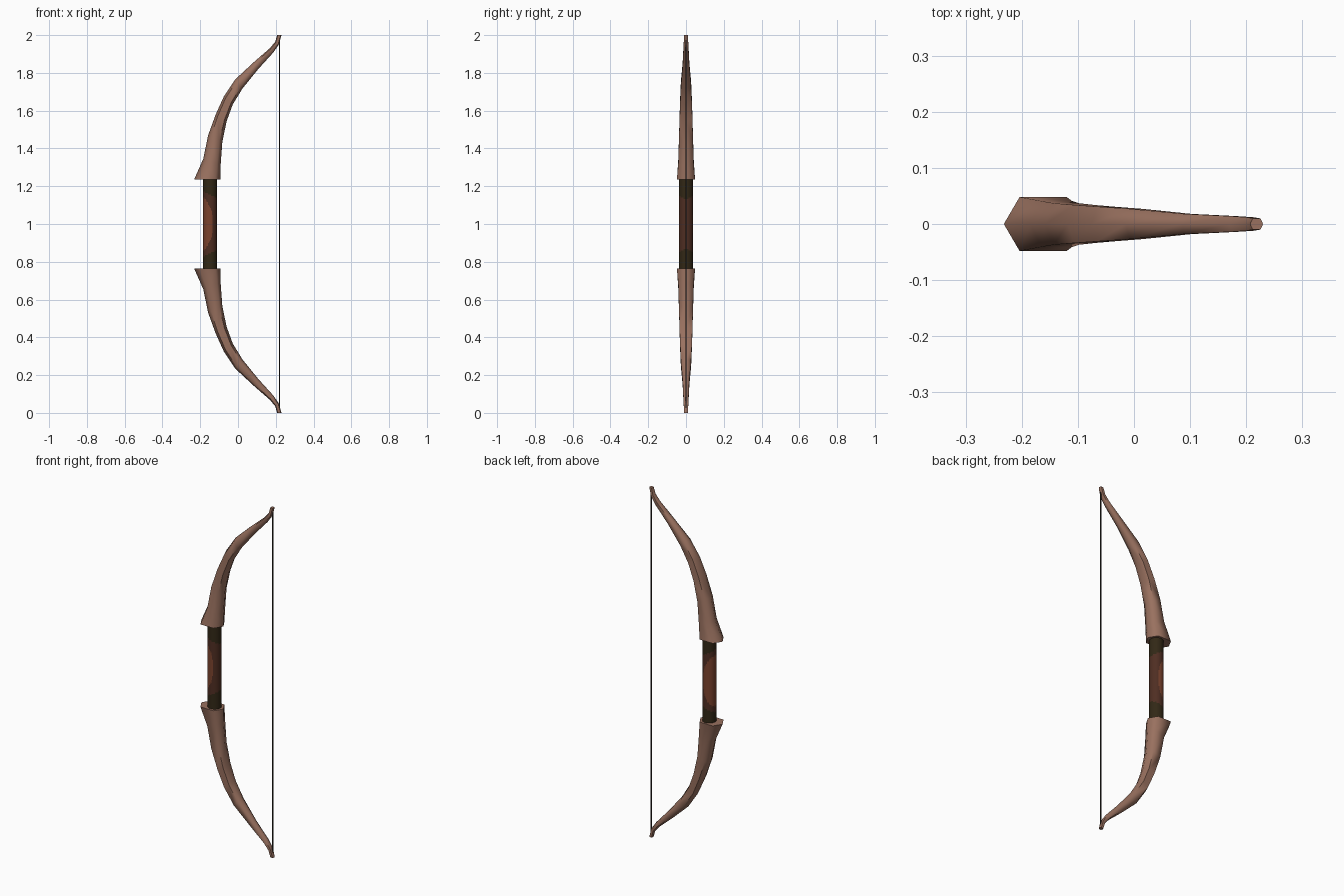
import bpy, bmesh, math

if "Cube" in bpy.data.objects:
    bpy.data.objects.remove(bpy.data.objects["Cube"])

def material(name, rgb):
    m = bpy.data.materials.new(name)
    m.diffuse_color = (*rgb, 1)
    m.use_nodes = True
    m.node_tree.nodes["Principled BSDF"].inputs["Base Color"].default_value = m.diffuse_color
    return m

wood = material("limb wood", (0.32, 0.165, 0.115))
leather = material("orange leather", (0.20, 0.056, 0.027))
brown = material("brown leather", (0.078, 0.027, 0.016))
dark = material("dark leather", (0.032, 0.021, 0.008))
cord = material("cord", (0.03, 0.025, 0.02))

def finish(bm, name, mats, angle):
    bmesh.ops.recalc_face_normals(bm, faces=bm.faces[:])
    me = bpy.data.meshes.new(name)
    bm.to_mesh(me)
    bm.free()
    for m in mats:
        me.materials.append(m)
    ob = bpy.data.objects.new(name, me)
    bpy.context.collection.objects.link(ob)
    bpy.ops.object.select_all(action='DESELECT')
    ob.select_set(True)
    bpy.context.view_layer.objects.active = ob
    bpy.ops.object.shade_smooth_by_angle(angle=math.radians(angle))
    return ob

# Limb sections: outer x, outer z, inner x, inner z, half depth (upper limb)
SECTIONS = [
    (-0.232, 1.236, -0.092, 1.236, 0.048),
    (-0.184, 1.345, -0.092, 1.310, 0.041),
    (-0.158, 1.470, -0.083, 1.435, 0.037),
    (-0.118, 1.580, -0.060, 1.545, 0.034),
    (-0.075, 1.675, -0.028, 1.632, 0.031),
    (-0.015, 1.765, 0.022, 1.715, 0.027),
    (0.085, 1.858, 0.107, 1.820, 0.018),
    (0.170, 1.932, 0.187, 1.908, 0.014),
    (0.197, 1.965, 0.217, 1.951, 0.012),
    (0.207, 2.000, 0.230, 2.000, 0.010),
]

# Curved six-sided limbs, the lower one mirrored about z = 1
def limb(name, flip):
    bm = bmesh.new()
    rings = []
    for ox, oz, ix, iz, hy in SECTIONS:
        ring = []
        for t, s in ((0, 0), (0.2, 1), (0.8, 1), (1, 0), (0.8, -1), (0.2, -1)):
            z = oz + (iz - oz) * t
            ring.append(bm.verts.new((ox + (ix - ox) * t, s * hy, 2 - z if flip else z)))
        rings.append(ring)
    for a, b in zip(rings, rings[1:]):
        for i in range(6):
            j = (i + 1) % 6
            bm.faces.new((a[i], a[j], b[j], b[i]))
    bm.faces.new(rings[0])
    bm.faces.new(rings[-1])
    return finish(bm, name, [wood], 66)

limb("upper_limb", False)
limb("lower_limb", True)

# Grip: fine cylinder, coloured in nested patches around its outer side
SEG, ROWS, R, CX, Z0, Z1 = 48, 64, 0.037, -0.148, 0.75, 1.25
bm = bmesh.new()
rows = []
for k in range(ROWS + 1):
    z = Z0 + (Z1 - Z0) * k / ROWS
    rows.append([bm.verts.new((CX + R * math.cos(2 * math.pi * i / SEG),
                               R * math.sin(2 * math.pi * i / SEG), z)) for i in range(SEG)])
for a, b in zip(rows, rows[1:]):
    for i in range(SEG):
        j = (i + 1) % SEG
        f = bm.faces.new((a[i], a[j], b[j], b[i]))
        c = f.calc_center_median()
        ang = abs(math.atan2(c.y, CX - c.x))   # zero on the outer (-x) side
        dz = abs(c.z - 1)
        if (ang / 2.0) ** 2 + (dz / 0.145) ** 2 < 1:
            f.material_index = 0
        elif dz < 0.13 + 0.05 * (1 - ang / math.pi):
            f.material_index = 1
        else:
            f.material_index = 2
for r in (rows[0], rows[-1]):
    bm.faces.new(r).material_index = 2
finish(bm, "grip", [leather, brown, dark], 40)

# Bowstring between the limb tips
bm = bmesh.new()
bmesh.ops.create_cone(bm, cap_ends=True, segments=8, radius1=0.003, radius2=0.003, depth=1.98)
bmesh.ops.translate(bm, verts=bm.verts[:], vec=(0.22, 0, 1))
finish(bm, "bowstring", [cord], 50)
